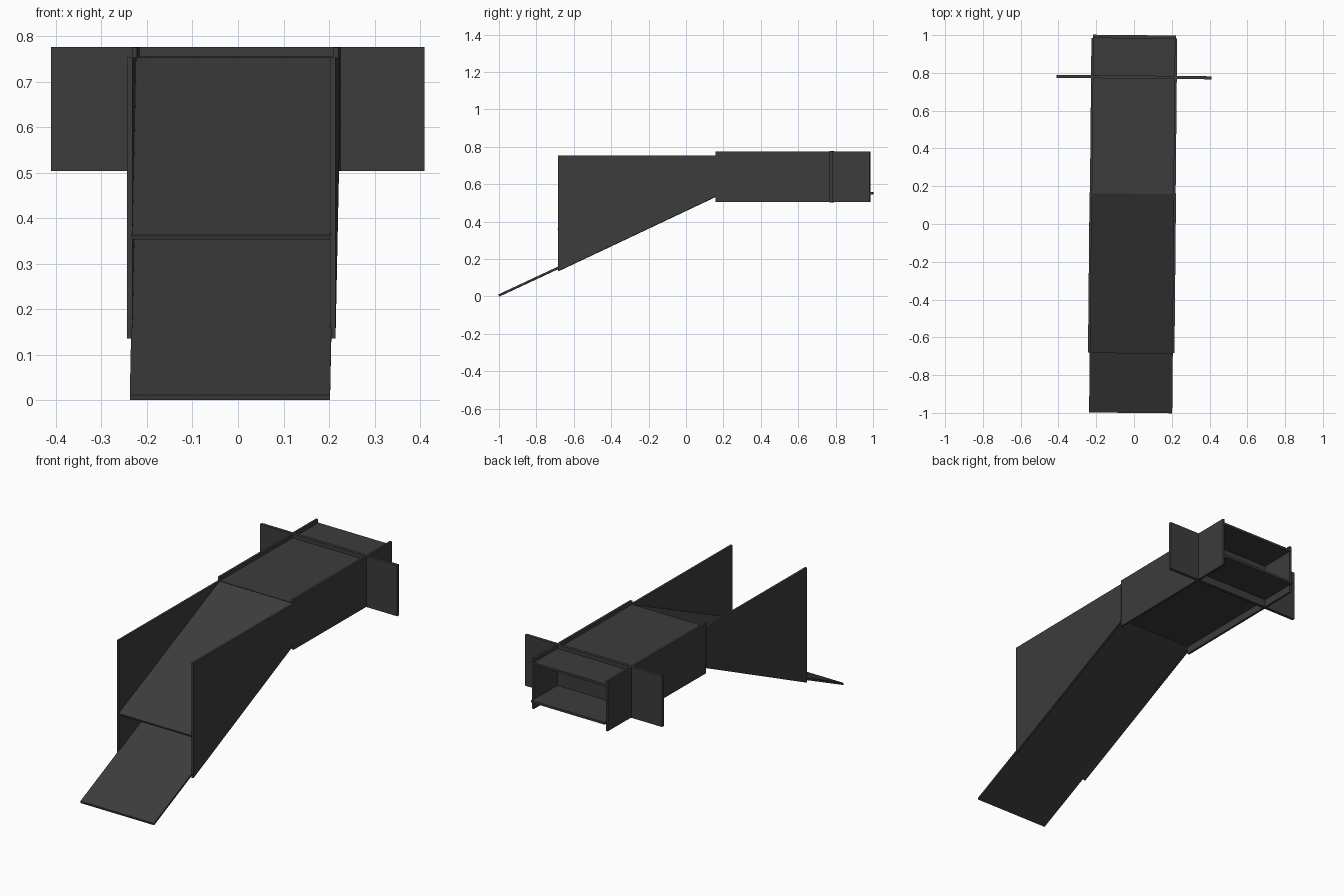
import bpy, bmesh, math
from mathutils import Matrix

if "Cube" in bpy.data.objects:
    bpy.data.objects.remove(bpy.data.objects["Cube"])

mat = bpy.data.materials.new("dark_grey")
mat.diffuse_color = (0.045, 0.045, 0.045, 1)
mat.use_nodes = True
mat.node_tree.nodes["Principled BSDF"].inputs["Base Color"].default_value = mat.diffuse_color

# The whole assembly is turned very slightly about the vertical axis
TURN = Matrix.Translation((-0.008, 0, 0)) @ Matrix.Rotation(math.radians(-0.56), 4, 'Z')


def prism(name, profile, x0, x1):
    """Extrude a (y, z) profile from x0 to x1."""
    bm = bmesh.new()
    face = bm.faces.new([bm.verts.new((x0, y, z)) for y, z in profile])
    ext = bmesh.ops.extrude_face_region(bm, geom=[face])
    verts = [v for v in ext["geom"] if isinstance(v, bmesh.types.BMVert)]
    bmesh.ops.translate(bm, verts=verts, vec=(x1 - x0, 0, 0))
    bmesh.ops.recalc_face_normals(bm, faces=bm.faces)
    bm.transform(TURN)
    me = bpy.data.meshes.new(name)
    bm.to_mesh(me)
    bm.free()
    me.materials.append(mat)
    ob = bpy.data.objects.new(name, me)
    bpy.context.collection.objects.link(ob)
    return ob


def rect(y0, y1, z0, z1):
    return [(y0, z0), (y1, z0), (y1, z1), (y0, z1)]


# Lower ramp and duct floor
prism("lower_ramp", [(-0.998, 0.0), (0.165, 0.542), (0.165, 0.555), (-1.0, 0.011)], -0.22, 0.22)
prism("duct_floor", rect(0.16, 1.0, 0.545, 0.557), -0.22, 0.22)

# Upper ramp and duct roof
prism("upper_ramp", [(-0.682, 0.353), (0.165, 0.743), (0.165, 0.755), (-0.685, 0.363)], -0.22, 0.22)
prism("duct_roof", rect(0.16, 0.985, 0.743, 0.755), -0.22, 0.22)

# Side fins and duct walls, mirrored left and right
fin = [(-0.682, 0.135), (0.165, 0.535), (0.165, 0.753), (-0.682, 0.753)]
for side, s in (("left", -1), ("right", 1)):
    prism(side + "_fin", fin, s * 0.217, s * 0.229)
    prism(side + "_duct_wall", rect(0.16, 0.983, 0.505, 0.775), s * 0.215, s * 0.227)

# Cross plate closing the duct and standing out on both sides
prism("cross_plate", rect(0.770, 0.786, 0.503, 0.776), -0.41, 0.41)
